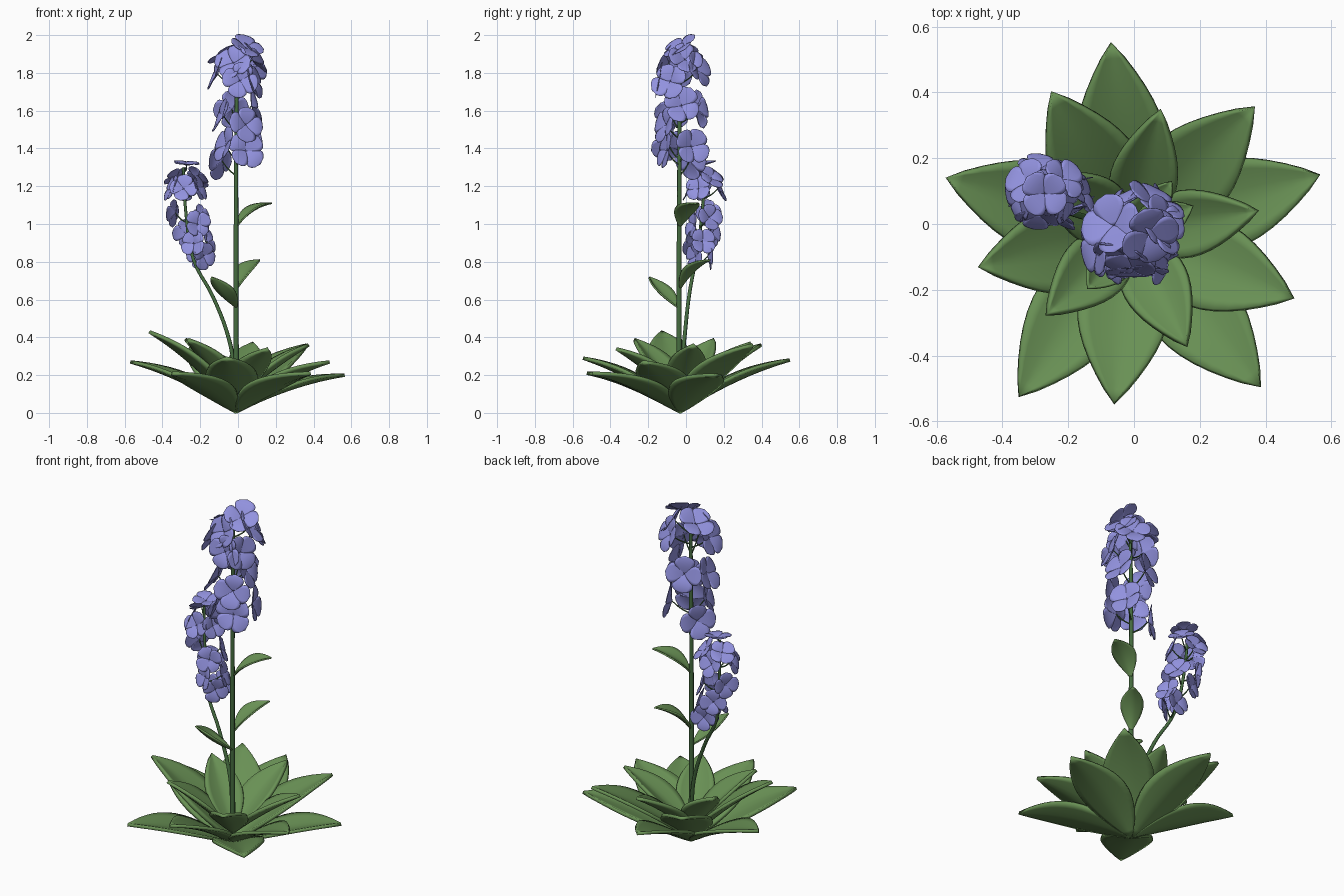
import bpy, bmesh, math, random
from mathutils import Vector as V, Matrix

if "Cube" in bpy.data.objects:
    bpy.data.objects.remove(bpy.data.objects["Cube"])

random.seed(4)
Z = V((0, 0, 1))


def mat(name, col):
    m = bpy.data.materials.new(name)
    m.diffuse_color = (*col, 1)
    m.use_nodes = True
    m.node_tree.nodes["Principled BSDF"].inputs["Base Color"].default_value = m.diffuse_color
    return m


LEAF = mat("leaf_green", (0.14, 0.28, 0.09))
STEM = mat("stem_green", (0.06, 0.15, 0.05))
PETAL = mat("petal_violet", (0.29, 0.29, 0.74))


def sheet(bm, f, nu, nv):
    """Grid surface f(u, v) with u in 0..1 and v in -1..1."""
    g = [[bm.verts.new(f(i / nu, 2 * j / nv - 1)) for j in range(nv + 1)] for i in range(nu + 1)]
    for i in range(nu):
        for j in range(nv):
            bm.faces.new((g[i][j], g[i + 1][j], g[i + 1][j + 1], g[i][j + 1]))


def finish(bm, name, material, thick):
    bmesh.ops.remove_doubles(bm, verts=bm.verts, dist=1e-5)
    me = bpy.data.meshes.new(name)
    bm.to_mesh(me)
    bm.free()
    for p in me.polygons:
        p.use_smooth = True
    me.materials.append(material)
    ob = bpy.data.objects.new(name, me)
    bpy.context.collection.objects.link(ob)
    s = ob.modifiers.new("thickness", 'SOLIDIFY')
    s.thickness = thick
    s.offset = 0
    return ob


def leaf(name, base, tip, width, bow=0.04, cup=0.03, power=0.97, thick=0.018):
    b, t = V(base), V(tip)
    d = t - b
    side = d.cross(Z).normalized()
    up = side.cross(d).normalized()

    def f(u, v):
        w = max(0, math.sin(math.pi * u ** power)) ** 0.9
        return (b + d * u + side * (v * w * width / 2)
                + up * (bow * 4 * u * (1 - u) + cup * w * (abs(v) ** 1.4 - 0.5)))
    bm = bmesh.new()
    sheet(bm, f, 14, 8)
    return finish(bm, name, LEAF, thick)


def tubes(name, paths, radius):
    """Round tubes through lists of points; radius tapers towards the end."""
    cu = bpy.data.curves.new(name, 'CURVE')
    cu.dimensions = '3D'
    cu.bevel_depth = radius
    cu.bevel_resolution = 2
    cu.use_fill_caps = True
    for path in paths:
        s = cu.splines.new('BEZIER')
        s.bezier_points.add(len(path) - 1)
        s.resolution_u = 5
        for k, (p, co) in enumerate(zip(s.bezier_points, path)):
            p.co = co
            p.handle_left_type = p.handle_right_type = 'AUTO'
            p.radius = 1.1 - 0.4 * k / (len(path) - 1)
    cu.materials.append(STEM)
    ob = bpy.data.objects.new(name, cu)
    bpy.context.collection.objects.link(ob)


def flower(bm, centre, normal, r):
    """Four broad, nearly flat petals with slightly varied lift."""
    rot = Z.rotation_difference(V(normal).normalized()).to_matrix()
    roll = random.uniform(0, math.pi / 2)
    for k in range(4):
        m = rot @ Matrix.Rotation(roll + k * math.pi / 2 + random.uniform(-0.08, 0.08), 3, 'Z')
        lift = random.uniform(-0.1, 0.1)
        size = r * random.uniform(0.94, 1.06)

        def f(u, v):
            w = max(0, math.sin(math.pi * u ** 1.45)) ** 0.6
            z = 0.2 * math.sin(math.pi * u * 0.6) - 0.2 + lift * u * u
            return V(centre) + m @ V((u, v * w * 0.54, z)) * size
        sheet(bm, f, 9, 6)


def spike(name, axis, blooms, r, drop):
    """Flowers plus pedicels; axis(z) gives the stem point at height z."""
    bm = bmesh.new()
    stalks = []
    for pos, normal in blooms:
        flower(bm, pos, normal, r)
        n = V(normal).normalized()
        root = axis(pos[2] - drop)
        end = V(pos) - n * r * 0.2
        stalks.append([root, root.lerp(end, 0.55) - Z * 0.008, end])
    finish(bm, name + "_flowers", PETAL, 0.003)
    tubes(name + "_pedicels", stalks, 0.004)


# Rosette leaves: tips of the outer and inner rings
CX, CY = -0.01, -0.03
outer = [(-0.07, 0.55, 0.28), (0.365, 0.355, 0.36), (0.565, 0.15, 0.20), (0.485, -0.225, 0.27),
         (0.385, -0.495, 0.21), (-0.06, -0.545, 0.29), (-0.35, -0.525, 0.21),
         (-0.47, -0.13, 0.43), (-0.57, 0.14, 0.27), (-0.25, 0.40, 0.36)]
inner = [(0.08, 0.345, 0.37), (0.375, 0.04, 0.36), (0.16, -0.37, 0.34),
         (-0.265, -0.275, 0.39), (-0.28, 0.15, 0.39)]
for i, t in enumerate(outer):
    leaf(f"outer_leaf_{i + 1}", (CX, CY, 0.004 + 0.1 * max(0, t[2] - 0.27)), t, 0.275)
for i, t in enumerate(inner):
    leaf(f"inner_leaf_{i + 1}", (CX, CY, 0.07), t, 0.2, bow=0.03, cup=0.035)

# Small leaves on the main stem
leaf("stem_leaf_low", (-0.005, -0.04, 0.555), (-0.14, -0.195, 0.72), 0.13, 0.0, 0.03, 1.1, 0.008)
leaf("stem_leaf_mid", (-0.01, -0.035, 0.65), (0.115, 0.13, 0.81), 0.12, 0.035, 0.025, 1.1, 0.008)
leaf("stem_leaf_top", (-0.01, -0.035, 0.98), (0.18, 0.055, 1.11), 0.13, 0.035, 0.02, 1.1, 0.008)

# Stems
main = [(-0.01, -0.035, 0.04), (-0.01, -0.037, 0.7), (-0.01, -0.035, 1.3), (-0.005, -0.035, 1.91)]
branch = [(-0.015, -0.03, 0.2), (-0.045, -0.01, 0.38), (-0.13, 0.015, 0.61), (-0.235, 0.05, 0.81),
          (-0.275, 0.085, 1.05), (-0.29, 0.1, 1.30)]
tubes("main_stem", [main], 0.0135)
tubes("side_stem", [branch], 0.0105)


def branch_axis(z):
    for a, b in zip(branch, branch[1:]):
        if z <= b[2]:
            return V(a).lerp(V(b), (z - a[2]) / (b[2] - a[2]))
    return V(branch[-1])


# Main flower spike: (position, facing)
spike("main_spike", lambda z: V((-0.01, -0.035, min(z, 1.9))), [
    ((0.05, -0.04, 1.945), (0.4, -0.55, 0.9)),
    ((-0.07, 0.0, 1.90), (-0.5, 0.25, 0.9)),
    ((-0.03, -0.11, 1.86), (-0.3, -1, 0.45)),
    ((0.01, -0.15, 1.76), (0.05, -1, 0.2)),
    ((-0.125, -0.06, 1.80), (-1, -0.1, 0.45)),
    ((0.09, -0.09, 1.76), (1, -0.4, 0.3)),
    ((0.07, 0.075, 1.82), (0.6, 1, 0.5)),
    ((0.09, 0.0, 1.88), (1, 0.3, 0.7)),
    ((0.05, -0.12, 1.53), (0.5, -1, 0.25)),
    ((-0.095, -0.08, 1.58), (-1, -0.2, 0.4)),
    ((-0.04, 0.075, 1.61), (-0.5, 1, 0.25)),
    ((0.09, -0.02, 1.63), (1, 0.15, 0.3)),
    ((0.045, -0.12, 1.39), (0.3, -1, 0.2)),
    ((-0.10, 0.03, 1.335), (-1, 0.75, 0.15)),
    ((0.09, 0.035, 1.41), (1, 0.4, 0.1)),
    ((-0.08, -0.10, 1.42), (-0.9, -0.5, 0.3)),
], 0.1, 0.08)

# Side flower spike, smaller
spike("side_spike", branch_axis, [
    ((-0.27, 0.09, 1.325), (0.1, -0.1, 1)),
    ((-0.33, 0.13, 1.26), (-0.6, 0.4, 0.9)),
    ((-0.21, 0.14, 1.25), (0.6, 0.5, 0.7)),
    ((-0.29, 0.015, 1.19), (-0.1, -1, 0.4)),
    ((-0.36, 0.07, 1.19), (-1, -0.3, 0.4)),
    ((-0.20, 0.06, 1.19), (1, -0.4, 0.4)),
    ((-0.28, 0.18, 1.19), (0.2, 1, 0.4)),
    ((-0.345, 0.12, 1.06), (-1, 0.5, 0.1)),
    ((-0.19, 0.13, 1.04), (1, 0.6, 0.3)),
    ((-0.21, 0.03, 1.00), (0.4, -1, 0.2)),
    ((-0.28, 0.15, 0.95), (-0.4, 1, 0.1)),
    ((-0.24, 0.02, 0.90), (-0.5, -1, 0.2)),
    ((-0.15, 0.09, 0.91), (1, 0.4, 0.3)),
    ((-0.175, 0.04, 0.83), (0.6, -0.8, 0.0)),
    ((-0.20, 0.13, 0.83), (-0.1, 1, 0.0)),
], 0.074, 0.055)
